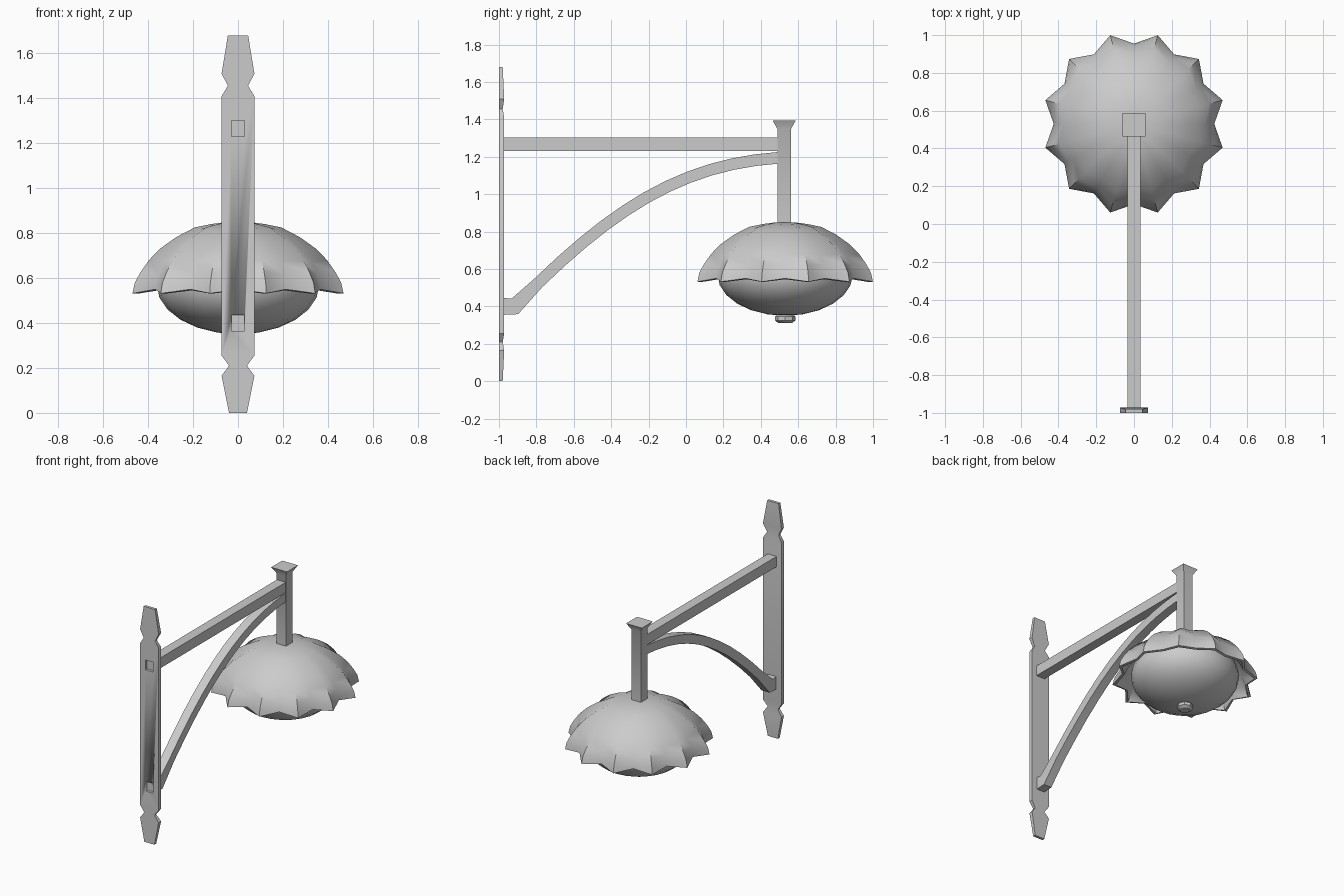
import bpy, bmesh, math

if "Cube" in bpy.data.objects:
    bpy.data.objects.remove(bpy.data.objects["Cube"])

CY = 0.53  # lamp axis in y


def loft(name, rings, cap_start=True, cap_end=True, angle=35):
    """Skin a list of equal-length vertex rings into one object."""
    bm = bmesh.new()
    vs = [[bm.verts.new(p) for p in r] for r in rings]
    n = len(rings[0])
    for a, b in zip(vs, vs[1:]):
        for i in range(n):
            j = (i + 1) % n
            bm.faces.new((a[i], a[j], b[j], b[i]))
    if cap_start:
        bm.faces.new(vs[0][::-1])
    if cap_end:
        bm.faces.new(vs[-1])
    bmesh.ops.recalc_face_normals(bm, faces=bm.faces)
    me = bpy.data.meshes.new(name)
    bm.to_mesh(me)
    bm.free()
    ob = bpy.data.objects.new(name, me)
    bpy.context.collection.objects.link(ob)
    bpy.ops.object.select_all(action='DESELECT')
    ob.select_set(True)
    bpy.context.view_layer.objects.active = ob
    bpy.ops.object.shade_smooth_by_angle(angle=math.radians(angle))
    return ob


def rect_xy(z, hx, y0, y1):
    return [(-hx, y0, z), (hx, y0, z), (hx, y1, z), (-hx, y1, z)]


def sweep_yz(path, hx):
    """Rectangular rings from (y, z, half_height, tilt) points."""
    rings = []
    for y, z, h, t in path:
        dy, dz = -math.sin(t) * h, math.cos(t) * h
        rings.append([(-hx, y - dy, z - dz), (hx, y - dy, z - dz),
                      (hx, y + dy, z + dz), (-hx, y + dy, z + dz)])
    return rings


def circle(r, z, n):
    return [(r * math.cos(2 * math.pi * i / n),
             CY + r * math.sin(2 * math.pi * i / n), z) for i in range(n)]


# Wall plate with notched, tapered ends
plate_profile = [(0, .04, -.98), (.165, .073, -.972), (.21, .04, -.98),
                 (.255, .073, -.972), (1.41, .073, -.972), (1.455, .045, -.98),
                 (1.51, .073, -.972), (1.68, .045, -.98)]
plate = loft("wall_plate", [rect_xy(z, w, -1, y) for z, w, y in plate_profile])

# Square sockets in the back of the plate
for z in (1.265, .40):
    cutter = loft("socket_cutter", [rect_xy(z - .035, .03, -1.05, -.982),
                                    rect_xy(z + .035, .03, -1.05, -.982)])
    mod = plate.modifiers.new("socket", 'BOOLEAN')
    mod.object = cutter
    mod.solver = 'EXACT'
    bpy.context.view_layer.objects.active = plate
    bpy.ops.object.modifier_apply(modifier=mod.name)
    bpy.data.objects.remove(cutter)

# Horizontal arm
loft("arm", sweep_yz([(-.975, 1.267, .037, 0), (.51, 1.267, .037, 0)], .035))

# Curved brace: cubic Bezier between plate and post
p = [(-.915, .40), (-.40, .93), (-.02, 1.16), (.50, 1.195)]
path = [(-.975, .40, .045, 0)]
for i in range(13):
    t = i / 12
    b = ((1 - t)**3, 3 * t * (1 - t)**2, 3 * t * t * (1 - t), t**3)
    d = [3 * ((1 - t)**2 * (p[1][k] - p[0][k]) + 2 * t * (1 - t) * (p[2][k] - p[1][k])
              + t * t * (p[3][k] - p[2][k])) for k in (0, 1)]
    y, z = (sum(w * q[k] for w, q in zip(b, p)) for k in (0, 1))
    tilt = math.atan2(d[1], d[0])
    path.append((y, z, .045 if i == 0 else .031, tilt * (.5 if i == 0 else 1)))
loft("curved_brace", sweep_yz(path, .032))

# Post with flared cap
loft("post", [rect_xy(z, h, CY - .005 - h, CY - .005 + h)
              for z, h in ((.80, .037), (1.35, .037), (1.395, .062))])

# Twelve-pointed shade: each row gives tip radius, tip z, valley radius, valley z
rows = [(.06, .848, .06, .848), (.125, .84, .12, .838), (.20, .825, .19, .818),
        (.285, .782, .268, .772), (.36, .73, .335, .716), (.41, .68, .378, .67),
        (.45, .625, .405, .62), (.475, .58, .42, .58), (.486, .532, .425, .55)]
inner = [(.465, .53, .41, .545), (.43, .60, .385, .60), (.34, .715, .315, .70),
         (.19, .805, .18, .80), (.05, .83, .05, .83)]
rings = []
for rt, zt, rv, zv in rows + inner:
    ring = []
    for i in range(24):
        r, z = (rt, zt) if i % 2 else (rv, zv)
        a = math.radians(15 * i)
        ring.append((r * math.cos(a), CY + r * math.sin(a), z))
    rings.append(ring)
loft("petal_shade", rings, angle=50)

# Globe under the shade
globe = [circle(max(.362 * math.sin(math.pi * k / 12), .002),
                .57 - .22 * math.cos(math.pi * k / 12), 24) for k in range(13)]
loft("globe", globe)

# Small finial under the globe
loft("finial", [circle(r, z, 8) for r, z in
                ((.035, .31), (.055, .325), (.055, .345), (.03, .37))])
